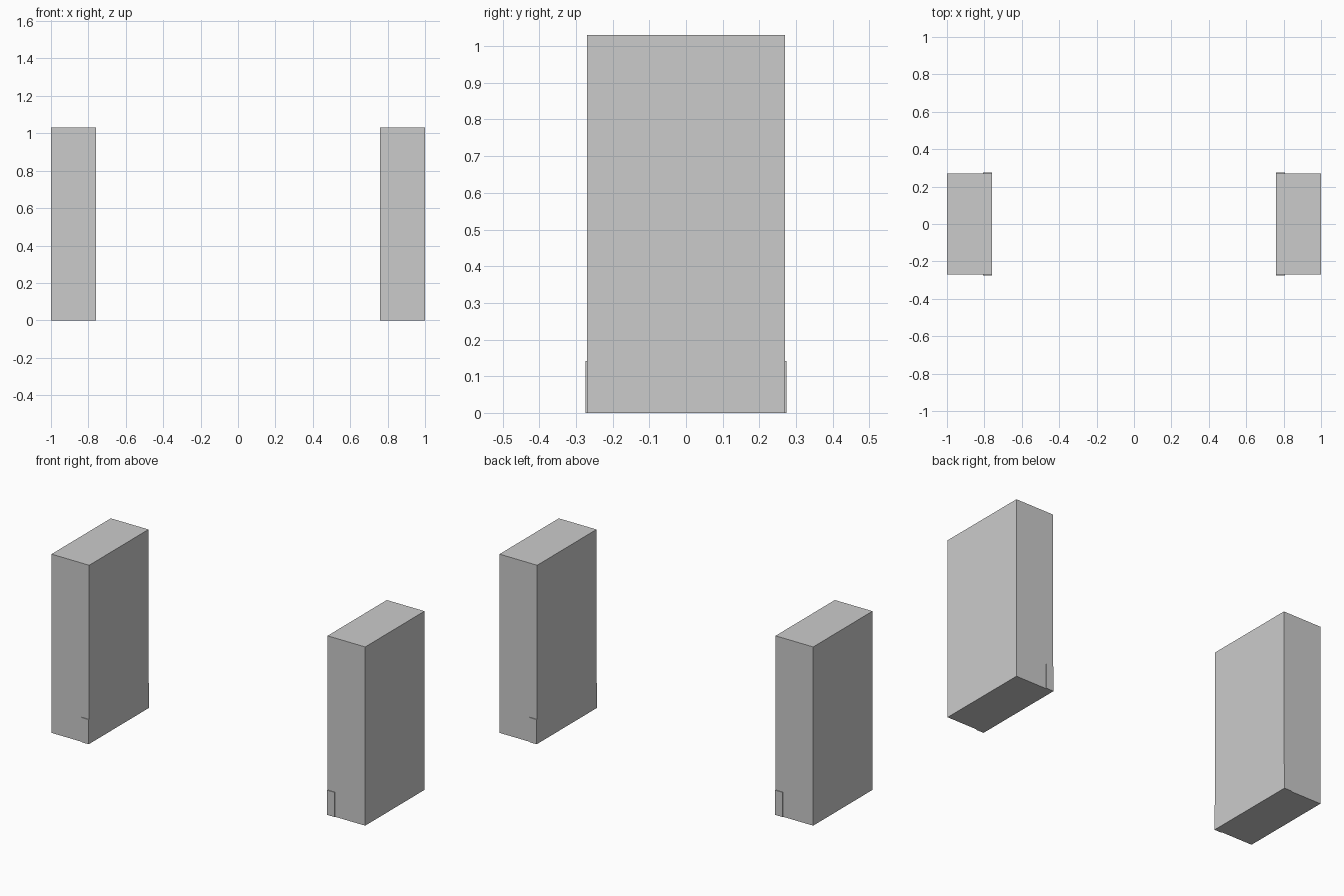
import bpy

if "Cube" in bpy.data.objects:
    bpy.data.objects.remove(bpy.data.objects["Cube"])


def box(name, x, y, z):
    """Box from (min, max) ranges on each axis."""
    bpy.ops.mesh.primitive_cube_add(
        size=1, location=[(a + b) / 2 for a, b in (x, y, z)])
    ob = bpy.context.object
    ob.name = name
    ob.scale = [b - a for a, b in (x, y, z)]
    bpy.ops.object.transform_apply(location=True, rotation=False, scale=True)
    return ob


INNER, OUTER, HALF_DEPTH, HEIGHT = 0.76, 1.0, 0.27, 1.03

for side, s in (("left", -1), ("right", 1)):
    # Tall upright pillar
    box(f"{side}_pillar", sorted((s * INNER, s * OUTER)),
        (-HALF_DEPTH, HALF_DEPTH), (0, HEIGHT))
    # Thin foot plates on the front and back, at the inner edge
    for end, e in (("front", -1), ("back", 1)):
        box(f"{side}_{end}_foot_plate", sorted((s * INNER, s * 0.807)),
            sorted((e * HALF_DEPTH, e * 0.2745)), (0, 0.142))
